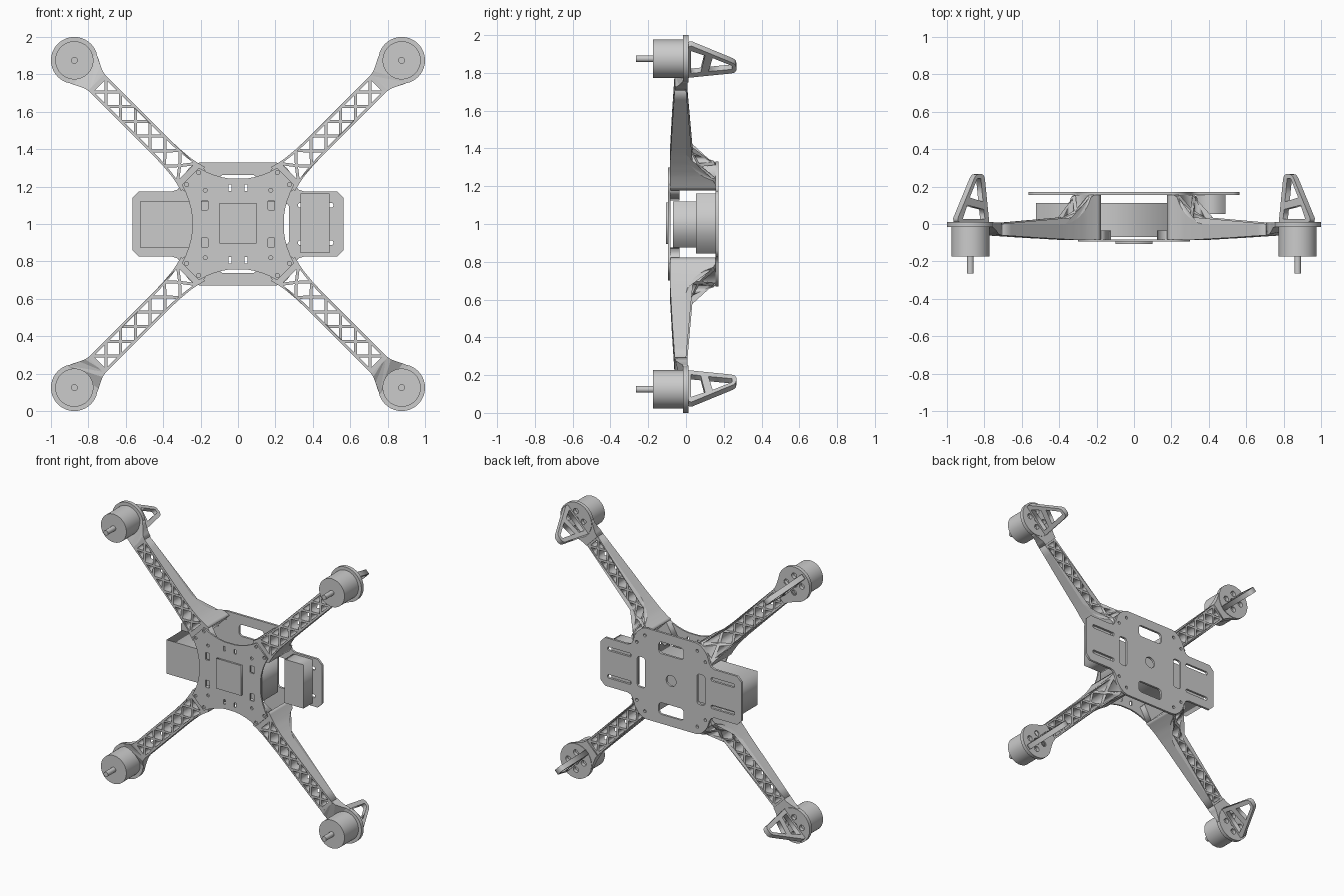
import bpy, bmesh
from math import cos, sin, pi, radians
from mathutils import Vector, Matrix

if "Cube" in bpy.data.objects:
    bpy.data.objects.remove(bpy.data.objects["Cube"])

UP = Matrix.Translation((0, 0, 1))
ARMS = [UP @ Matrix.Rotation(radians(a), 4, 'Y') for a in (45, 135, 225, 315)]


def plate(name, loops, mapper, places=(UP,)):
    """Fill 2D loops (outline + holes), extrude, map (a, b, side) to 3D, place copies."""
    cu = bpy.data.curves.new(name, 'CURVE')
    cu.dimensions, cu.fill_mode, cu.extrude = '2D', 'BOTH', 1.0
    for pts in loops:
        sp = cu.splines.new('POLY')
        sp.points.add(len(pts) - 1)
        for p, (a, b) in zip(sp.points, pts):
            p.co = (a, b, 0, 1)
        sp.use_cyclic_u = True
    tmp = bpy.data.objects.new(name, cu)
    bpy.context.collection.objects.link(tmp)
    dg = bpy.context.evaluated_depsgraph_get()
    me = bpy.data.meshes.new_from_object(tmp.evaluated_get(dg))
    bpy.data.objects.remove(tmp)
    bm = bmesh.new()
    bm.from_mesh(me)
    bmesh.ops.remove_doubles(bm, verts=bm.verts, dist=1e-5)
    for v in bm.verts:
        v.co = mapper(v.co.x, v.co.y, v.co.z)
    bmesh.ops.recalc_face_normals(bm, faces=bm.faces)
    bm.to_mesh(me)
    bm.free()
    return put(name, me, places)


def put(name, me, places):
    for m in places:
        ob = bpy.data.objects.new(name, me)
        ob.matrix_world = m
        bpy.context.collection.objects.link(ob)


def slab(y0, y1):
    return lambda a, b, s: (a, y0 if s > 0 else y1, b)


def box(name, x0, x1, y0, y1, z0, z1):
    rect = [(x0, z0), (x1, z0), (x1, z1), (x0, z1)]
    plate(name, [rect], slab(y0, y1))


def cylinder(name, r, y0, y1, x, seg=48):
    bm = bmesh.new()
    m = Matrix.Translation((x, (y0 + y1) / 2, 0)) @ Matrix.Rotation(pi / 2, 4, 'X')
    bmesh.ops.create_cone(bm, cap_ends=True, segments=seg, radius1=r, radius2=r,
                          depth=y1 - y0, matrix=m)
    for f in bm.faces:
        f.smooth = len(f.verts) == 4
    for e in bm.edges:
        e.smooth = not any(len(f.verts) > 4 for f in e.link_faces)
    me = bpy.data.meshes.new(name)
    bm.to_mesh(me)
    bm.free()
    put(name, me, ARMS)


def circle(x, y, r, n=20):
    return [(x + r * cos(2 * pi * i / n), y + r * sin(2 * pi * i / n)) for i in range(n)]


def slot(x, y, w, h, r):
    """Rounded rectangle."""
    out = []
    for k, (sx, sy) in enumerate([(1, 1), (-1, 1), (-1, -1), (1, -1)]):
        for i in range(5):
            t = pi / 2 * (k + i / 4)
            out.append((x + sx * (w / 2 - r) + r * cos(t), y + sy * (h / 2 - r) + r * sin(t)))
    return out


def quad(q):
    """Mirror a quarter outline to all four quadrants."""
    return (q + [(-x, z) for x, z in reversed(q)] + [(-x, -z) for x, z in q]
            + [(x, -z) for x, z in reversed(q)])


def inset(poly, d):
    """Inset a convex counter-clockwise polygon by d."""
    P = [Vector(p) for p in poly]
    out, n = [], len(P)
    for i in range(n):
        e0, e1 = (P[i] - P[i - 1]).normalized(), (P[(i + 1) % n] - P[i]).normalized()
        n0, n1 = Vector((-e0.y, e0.x)), Vector((-e1.y, e1.x))
        out.append(tuple(P[i] + (n0 + n1) * (d / (1 + n0.dot(n1)))))
    return out


def lerp(table, x):
    for (x0, y0), (x1, y1) in zip(table, table[1:]):
        if x <= x1:
            return y0 + (y1 - y0) * max(0, (x - x0) / (x1 - x0))
    return table[-1][1]


# lattice arms: width, front and back depth vary along the radius
WIDTH = [(.34, .09), (.38, .08), (.43, .07), (.5, .064), (.58, .061), (1.06, .061)]
FRONT = [(.34, -.083), (.5, -.085), (.8, -.073), (1.06, -.06)]
BACK = [(.34, .155), (.395, .155), (.42, .1), (.45, .06), (.49, .03), (.54, .008), (.58, 0), (1.1, 0)]
rs = [.34 + .02 * i for i in range(13)] + [.64 + .07 * i for i in range(6)] + [1.07]
outline = [(r, -lerp(WIDTH, r)) for r in rs] + [(r, lerp(WIDTH, r)) for r in reversed(rs)]
CELLS, R0, R1 = 6, .385, 1.055
step = (R1 - R0) / CELLS
node = lambda i: (R0 + i * step, lerp(WIDTH, R0 + i * step) - .006)
loops = [outline]
for i in range(CELLS):
    (a, wa), (b, wb) = node(i), node(i + 1)
    c = ((a + b) / 2, 0)
    loops.append(inset([(a, -wa), (b, -wb), c], .008))
    loops.append(inset([(b, wb), (a, wa), c], .008))
    if i == 0:
        loops.append(inset([(a, wa), (a, -wa), c], .008))
    if i == CELLS - 1:
        loops.append(inset([(b, -wb), (b, wb), c], .008))
    else:
        loops.append(inset([c, (b, -wb), (b + step / 2, 0), (b, wb)], .008))
plate("lattice_arm", loops,
      lambda a, b, s: (a, lerp(FRONT, a) if s > 0 else lerp(BACK, a), b), ARMS)

# low tongue of each arm under the front plate
plate("arm_tongue", [[(.225, -.05), (.35, -.085), (.35, .085), (.225, .05)]], slab(-.083, -.035), ARMS)

# ramped neck between arm and motor mount
neck = [(1.06, .061), (1.09, .067), (1.12, .08), (1.15, .096), (1.18, .109)]
RAMP = [(1.06, -.06), (1.09, -.055), (1.15, -.018), (1.18, -.015)]
plate("arm_neck", [[(r, -w) for r, w in neck] + [(r, w) for r, w in reversed(neck)]],
      lambda a, b, s: (a, lerp(RAMP, a) if s > 0 else .008, b), ARMS)

# motor mounts with bolt holes, motors and shafts
MR = .875 * 2 ** .5
holes = [circle(MR, 0, .024)] + [circle(MR + .062 * cos(t), .062 * sin(t), .02, 14)
                                 for t in (pi / 4 + k * pi / 2 for k in range(4))]
plate("motor_mount", [circle(MR, 0, .125, 56)] + holes, slab(-.015, .012), ARMS)
cylinder("motor", .102, -.175, -.013, MR)
cylinder("motor_shaft", .018, -.265, -.17, MR, 20)

# landing legs, standing in the radial plane behind each motor
leg = [(1.112, .008), (1.345, .008), (1.35, .03), (1.222, .25), (1.205, .265),
       (1.17, .268), (1.152, .258), (1.145, .24)]
low_hole = inset([(1.115, .0), (1.355, .0), (1.292, .13), (1.13, .1)], .026)
top_hole = inset([(1.131, .088), (1.297, .125), (1.215, .268), (1.155, .268)], .024)
plate("landing_leg", [leg, low_hole, top_hole], lambda a, b, s: (a, b, .018 * s), ARMS)

# front plate with concave sides, screw holes and slots
ts = [.2, .4, .6, .8, 1]
q = [(.243 + .057 * t * t, .21 * t) for t in ts] + [(.21 * t, .24 + .06 * t * t) for t in reversed(ts)]
loops = [quad(q)]
for sx in (1, -1):
    for sz in (1, -1):
        for x, z in [(.21, .275), (.275, .21), (.175, .18)]:
            loops.append(circle(sx * x, sz * z, .011, 12))
        loops.append(slot(sx * .178, sz * .1, .034, .052, .005))
        loops.append(slot(sx * .043, sz * .193, .016, .034, .004))
plate("front_plate", loops, slab(-.094, -.083))

# rear plate with strap slots
q = [(.565, .14), (.53, .175), (.35, .175), (.322, .185), (.306, .21), (.29, .26),
     (.265, .295), (.235, .32), (.2, .33)]
loops = [quad(q), circle(0, 0, .04)]
for s in (1, -1):
    loops.append(slot(0, s * .22, .2, .085, .025))
    loops.append(slot(s * .24, 0, .065, .22, .02))
    for t in (1, -1):
        loops.append(slot(s * .415, t * .1, .19, .026, .012))
        for x, z in [(.21, .275), (.275, .21)]:
            loops.append(circle(s * x, t * z, .011, 12))
plate("rear_plate", loops, slab(.155, .171))

# electronics between and on the plates
box("battery", -.525, .24, -.07, .113, -.125, .12)
box("receiver_box", .335, .488, .053, .156, -.155, .162)
box("control_board", -.1, .1, -.107, -.092, -.105, .113)
